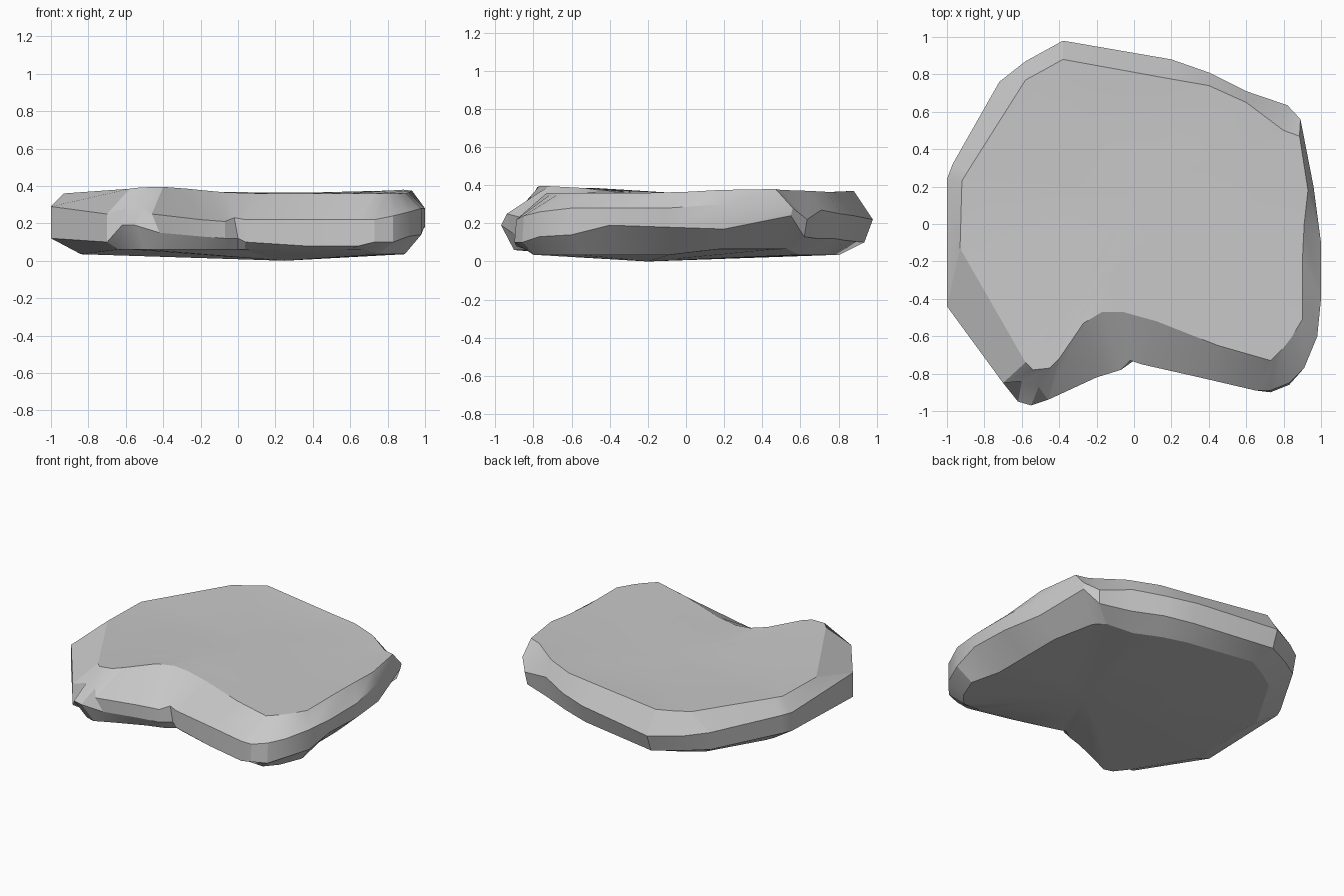
import bpy
import bmesh
import math
from mathutils import Vector

default_cube = bpy.data.objects.get("Cube")
if default_cube:
    bpy.data.objects.remove(default_cube, do_unlink=True)


def make_material(name, value):
    """One flat grey, shown in the viewport and in a render."""
    material = bpy.data.materials.new(name)
    material.use_nodes = True
    colour = (value, value, value, 1)
    material.diffuse_color = colour
    shader = material.node_tree.nodes["Principled BSDF"]
    shader.inputs["Base Color"].default_value = colour
    shader.inputs["Roughness"].default_value = 0.9
    return material


# Edge of the top face: x, y, z, counterclockwise from the -x side
top_rim = [
    (-.92, .23, .36), (-.93, -.13, .36), (-.58, -.74, .385), (-.54, -.78, .39),
    (-.45, -.77, .395), (-.4, -.72, .395), (-.27, -.53, .385), (-.17, -.47, .375),
    (-.06, -.47, .365), (.12, -.52, .36), (.45, -.65, .36), (.73, -.73, .36),
    (.76, -.70, .36), (.8, -.66, .36), (.84, -.61, .36), (.9, -.51, .36),
    (.9, -.2, .36), (.91, 0, .365), (.93, .18, .375), (.885, .47, .38),
    (.8, .5, .375), (.6, .65, .37), (.4, .74, .365), (.2, .775, .365),
    (-.38, .88, .37), (-.47, .83, .365), (-.58, .77, .365), (-.89, .28, .36),
]

# Upper edge of the side band
upper_edge = [
    (-1, .24, .27), (-1, -.44, .29), (-.7, -.85, .25), (-.6, -.84, .28),
    (-.51, -.87, .28), (-.46, -.94, .25), (-.2, -.82, .22), (-.07, -.78, .21),
    (-.02, -.73, .23), (.04, -.75, .22), (.35, -.82, .22), (.65, -.89, .22),
    (.73, -.89, .22), (.83, -.85, .24), (.91, -.77, .26), (.98, -.6, .28),
    (1, -.4, .28), (1, -.1, .28), (.96, .2, .3), (.89, .56, .28),
    (.82, .635, .22), (.6, .71, .27), (.4, .81, .25), (.2, .88, .24),
    (-.38, .98, .22), (-.58, .87, .23), (-.72, .76, .25), (-.97, .32, .27),
]

# Lower edge of the side band
lower_edge = [
    (-1, .24, .14), (-1, -.44, .12), (-.7, -.85, .1), (-.62, -.95, .19),
    (-.55, -.97, .19), (-.42, -.91, .15), (-.2, -.82, .13), (-.07, -.78, .12),
    (0, -.73, .12), (.04, -.75, .1), (.35, -.82, .08), (.65, -.89, .08),
    (.73, -.9, .1), (.83, -.86, .1), (.91, -.77, .13), (.98, -.6, .14),
    (1, -.4, .19), (1, -.1, .18), (.96, .2, .17), (.885, .55, .24),
    (.81, .62, .13), (.6, .69, .12), (.4, .78, .12), (.2, .84, .11),
    (-.38, .935, .1), (-.56, .84, .11), (-.71, .74, .12), (-.97, .31, .14),
]

top_hub = Vector((0, .15, .355))
bottom_hub = Vector((.25, -.2, 0))


def shrink(ring, factor, hub):
    """Copy of a ring pulled towards a hub."""
    return [hub.lerp(Vector(point), factor) for point in ring]


def swell(ring):
    """Lay a ring on the top face, which rises towards the front -x corner."""
    for p in ring:
        distance = (p.x + .5) ** 2 + (p.y + .55) ** 2
        wave = .004 * math.sin(5 * p.x + 1) * math.cos(4 * p.y)
        p.z = .357 + .03 * math.exp(-distance / .15) + wave
    return ring


def underside(point):
    """Foot of the stone: tucked in at the sides and back, steep in front."""
    x, y, z = point
    if y < -.5:
        return Vector((x * .91, y * .93, .035 if abs(x) > .75 else .06))
    return Vector((x * .84, y * .86, .065 if x > .7 and y > 0 else .035))


# Stack the rings from the middle of the underside to the middle of the top
bottom_rim = [underside(p) for p in lower_edge]
rings = [
    shrink(bottom_rim, .55, bottom_hub),
    bottom_rim,
    lower_edge,
    upper_edge,
    top_rim,
    swell(shrink(top_rim, .7, top_hub)),
    swell(shrink(top_rim, .35, top_hub)),
]

bm = bmesh.new()
loops = [[bm.verts.new(p) for p in ring] for ring in rings]
count = len(top_rim)

# Walls between neighbouring rings
for lower, upper in zip(loops, loops[1:]):
    for i in range(count):
        j = (i + 1) % count
        bm.faces.new((lower[i], lower[j], upper[j], upper[i]))

# Close the underside and the top with fans
for loop, hub in ((loops[0], bottom_hub), (loops[-1], top_hub)):
    middle = bm.verts.new(hub)
    for i in range(count):
        bm.faces.new((loop[i], loop[(i + 1) % count], middle))

bmesh.ops.recalc_face_normals(bm, faces=bm.faces)
mesh = bpy.data.meshes.new("flat_stone")
bm.to_mesh(mesh)
bm.free()

stone = bpy.data.objects.new("flat_stone", mesh)
bpy.context.collection.objects.link(stone)
mesh.materials.append(make_material("stone_grey", .58))

# Soft facets with crisp ridges
bpy.ops.object.select_all(action="DESELECT")
stone.select_set(True)
bpy.context.view_layer.objects.active = stone
bpy.ops.object.shade_smooth_by_angle(angle=math.radians(22))
